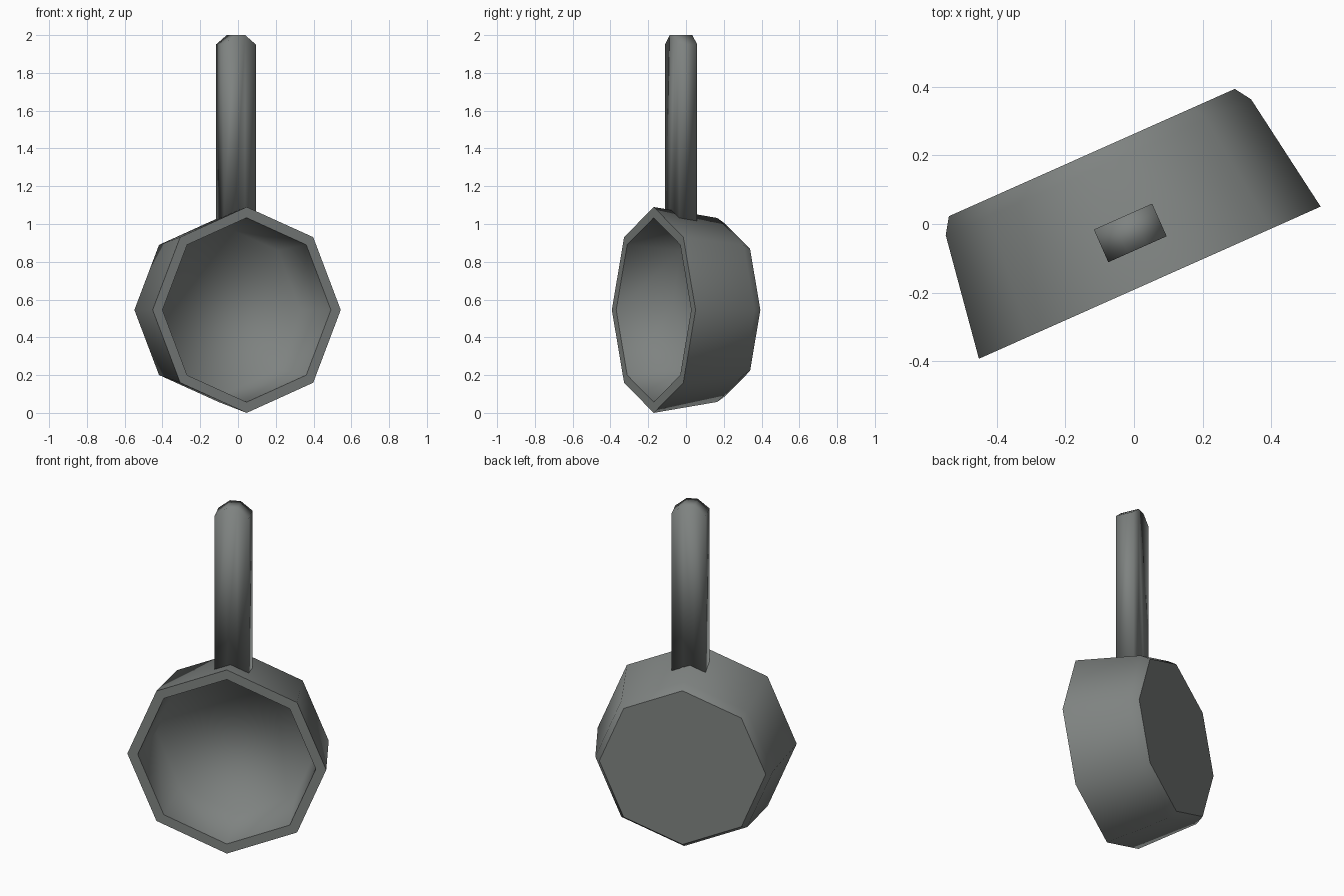
import bpy, bmesh, math
from mathutils import Matrix, Vector

if "Cube" in bpy.data.objects:
    bpy.data.objects.remove(bpy.data.objects["Cube"])

TURN = math.radians(24)      # pan faces forward, turned about the vertical
SIDES = 8

iron = bpy.data.materials.new("dark_iron")
iron.diffuse_color = (0.21, 0.225, 0.218, 1)
iron.use_nodes = True
iron.node_tree.nodes["Principled BSDF"].inputs["Base Color"].default_value = iron.diffuse_color


def finish(name, bm, location):
    """Shade smooth, apply the turn and place the part."""
    bmesh.ops.recalc_face_normals(bm, faces=bm.faces)
    for f in bm.faces:
        f.smooth = True
    bm.transform(Matrix.Translation(Vector(location)) @ Matrix.Rotation(TURN, 4, 'Z'))
    mesh = bpy.data.meshes.new(name)
    bm.to_mesh(mesh)
    bm.free()
    mesh.materials.append(iron)
    obj = bpy.data.objects.new(name, mesh)
    bpy.context.collection.objects.link(obj)
    return obj


# Pan: eight-sided rings (radius, depth) from the outer base, over the rim, to the inner floor
profile = [(0.456, 0.415), (0.487, 0.368), (0.545, 0.0),
           (0.488, 0.0), (0.445, 0.30)]
SHARP_RINGS = (0, 2, 3)      # base edge and both rim edges stay crisp

bm = bmesh.new()
rings = []
for r, depth in profile:
    rings.append([bm.verts.new((r * math.sin(a), depth, r * math.cos(a)))
                  for a in (2 * math.pi * i / SIDES for i in range(SIDES))])
for lower, upper in zip(rings, rings[1:]):
    for i in range(SIDES):
        j = (i + 1) % SIDES
        bm.faces.new((lower[i], lower[j], upper[j], upper[i]))
bm.faces.new(rings[0])
bm.faces.new(rings[-1])
for k in SHARP_RINGS:
    for i in range(SIDES):
        bm.edges.get((rings[k][i], rings[k][(i + 1) % SIDES])).smooth = False
finish("pan", bm, (0.046, -0.171, 0.545))

# Handle: flat bar in three strips, clipped at the top and notched over the pan wall
columns = [(-0.093, 1.01, 1.95), (-0.03, 1.045, 2.0), (0.03, 1.045, 2.0), (0.093, 1.01, 1.95)]
bm = bmesh.new()
pairs = [(bm.verts.new((x, -0.052, low)), bm.verts.new((x, -0.052, high)))
         for x, low, high in columns]
strips = [bm.faces.new((a[0], b[0], b[1], a[1])) for a, b in zip(pairs, pairs[1:])]
extruded = bmesh.ops.extrude_face_region(bm, geom=strips, use_keep_orig=True)
bmesh.ops.translate(bm, vec=(0, 0.104, 0),
                    verts=[g for g in extruded["geom"] if isinstance(g, bmesh.types.BMVert)])
finish("handle", bm, (-0.011, -0.026, 0))
